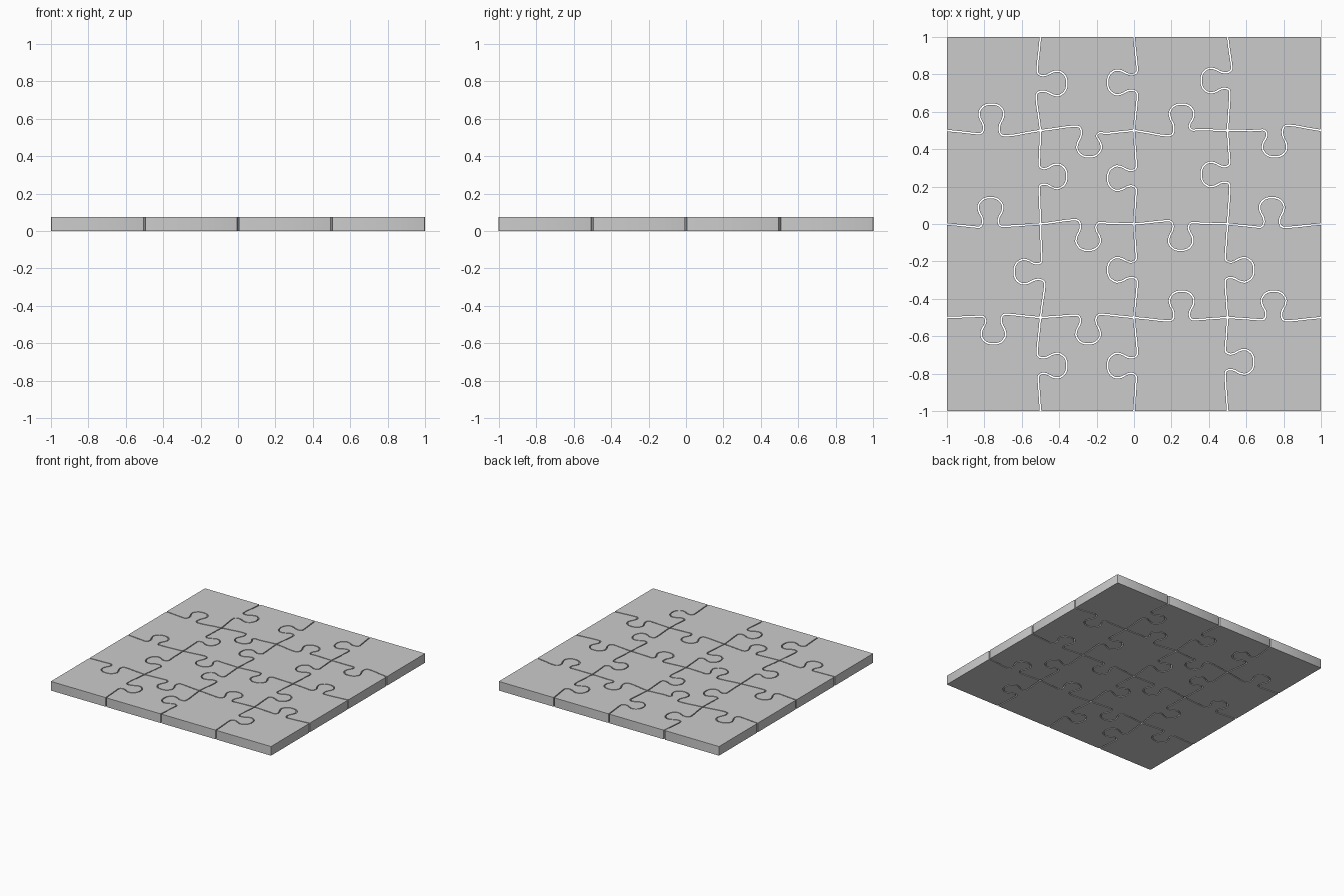
import bpy, bmesh
from mathutils import Vector

if "Cube" in bpy.data.objects:
    bpy.data.objects.remove(bpy.data.objects["Cube"])

H, GAP, N = 0.075, 0.004, 4

# Cut shapes: (tab direction, tab centre, bow before tab, bow after tab)
# Horizontal cuts, top row first, left to right (+ is up)
HCUT = [
    [(1, .48, -.03, -.05), (-1, .52, .04, -.03), (1, .51, -.05, .01), (-1, .50, .00, .05)],
    [(1, .47, -.03, -.02), (-1, .51, .04, .01), (-1, .50, .03, .01), (1, .47, -.03, -.03)],
    [(-1, .50, .01, .03), (-1, .51, .02, .03), (1, .51, -.03, -.02), (1, .49, -.02, -.03)],
]
# Vertical cuts, left column first, top to bottom (+ is right)
VCUT = [
    [(1, .50, -.03, -.04), (1, .49, -.01, -.01), (-1, .51, .01, .04), (1, .51, -.03, -.02)],
    [(-1, .49, .03, .03), (-1, .51, .02, .02), (-1, .49, .02, .03), (-1, .51, .03, .02)],
    [(-1, .47, .04, .02), (-1, .47, .02, .02), (1, .49, -.02, -.02), (1, .47, -.02, -.02)],
]
# Half of the tab outline: distance from tab centre, height
TAB = [(.115, -.004), (.084, .03), (.09, .075), (.122, .135), (.128, .20), (.08, .263)]


def smooth(pts, steps=5):
    """Catmull-Rom curve through 2D points."""
    p = [pts[0]] + pts + [pts[-1]]
    out = []
    for a, b, c, d in zip(p, p[1:], p[2:], p[3:]):
        for k in range(steps):
            t = k / steps
            out.append(0.5 * (2 * b + (c - a) * t + (2 * a - 5 * b + 4 * c - d) * t * t
                              + (3 * b - a - 3 * c + d) * t ** 3))
    return out + [pts[-1]]


def profile(s, c, l, r):
    left = [(0, 0), (.14, l * .45), (.29, l)]
    right = [(.71, r), (.86, r * .45), (1, 0)]
    tab_l = [(c - w, s * h + l * max(0, 1 - h / .1) * .9) for w, h in TAB]
    tab_r = [(c + w, s * h + r * max(0, 1 - h / .1) * .9) for w, h in reversed(TAB)]
    return smooth([Vector(p) for p in left + tab_l + [(c, s * .283)] + tab_r + right])


def node(k):
    """Grid line position; the rim is pushed out by the gap."""
    return (-1 + 2 * k / N) * (1 + GAP if k in (0, N) else 1)


def h_edge(row, col):
    """Left to right along horizontal line `row` (0 = top)."""
    a, b, y = node(col), node(col + 1), -node(row)
    if row in (0, N):
        return [Vector((a, y)), Vector((b, y))]
    return [Vector((a + (b - a) * p.x, y + p.y * .5)) for p in profile(*HCUT[row - 1][col])]


def v_edge(col, row):
    """Top to bottom along vertical line `col` (0 = left)."""
    a, b, x = -node(row), -node(row + 1), node(col)
    if col in (0, N):
        return [Vector((x, a)), Vector((x, b))]
    return [Vector((x + p.y * .5, a + (b - a) * p.x)) for p in profile(*VCUT[col - 1][row])]


def inset(loop, d):
    """Offset a counter-clockwise loop inwards."""
    out = []
    for i, p in enumerate(loop):
        e1 = (p - loop[i - 1]).normalized()
        e2 = (loop[(i + 1) % len(loop)] - p).normalized()
        n1, n2 = Vector((-e1.y, e1.x)), Vector((-e2.y, e2.x))
        out.append(p + (n1 + n2) * d / (1 + n1.dot(n2)))
    return out


def piece(row, col):
    sides = [v_edge(col, row), h_edge(row + 1, col),
             v_edge(col + 1, row)[::-1], h_edge(row, col)[::-1]]
    loop, corners = [], []
    for s in sides:
        corners.append(len(loop))
        loop += s[:-1]
    loop = inset(loop, GAP)
    bm = bmesh.new()
    low = [bm.verts.new((p.x, p.y, 0)) for p in loop]
    top = [bm.verts.new((p.x, p.y, H)) for p in loop]
    n = len(loop)
    bm.faces.new(low[::-1])
    bm.faces.new(top)
    for i in range(n):
        j = (i + 1) % n
        bm.faces.new((low[i], low[j], top[j], top[i]))
    # Slightly rounded piece corners
    bmesh.ops.bevel(bm, geom=[bm.edges.get((low[i], top[i])) for i in corners],
                    offset=.006, segments=2, profile=.5, affect='EDGES')
    me = bpy.data.meshes.new("puzzle_piece")
    bm.to_mesh(me)
    bm.free()
    ob = bpy.data.objects.new(f"puzzle_piece_{row + 1}_{col + 1}", me)
    bpy.context.collection.objects.link(ob)
    ob.select_set(True)
    bpy.context.view_layer.objects.active = ob


# All pieces of the square puzzle
for row in range(N):
    for col in range(N):
        piece(row, col)
bpy.ops.object.shade_smooth_by_angle()
